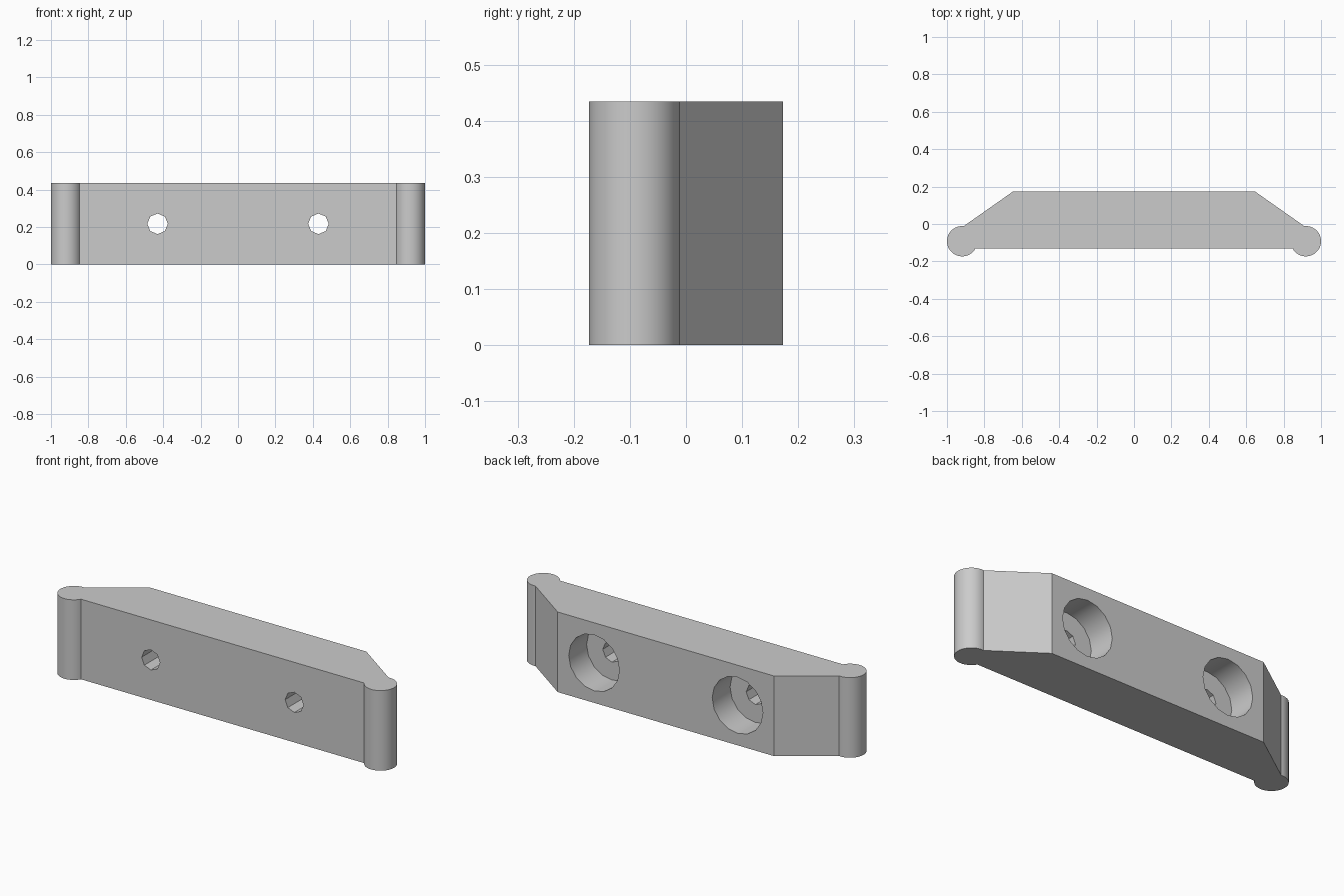
import bpy, bmesh
from math import sin, cos, radians, pi

cube = bpy.data.objects.get("Cube")
if cube:
    bpy.data.objects.remove(cube, do_unlink=True)

HEIGHT = 0.434
BACK = 0.173
FLOOR = 0.02          # depth where the counterbore stops
BEAD_X, BEAD_Y, BEAD_R = 0.919, -0.092, 0.081
HOLE_X = 0.43

grey = bpy.data.materials.new("plain_grey")
grey.use_nodes = True
colour = (0.6, 0.6, 0.6, 1)
grey.diffuse_color = colour
grey.node_tree.nodes["Principled BSDF"].inputs["Base Color"].default_value = colour

# Half outline: back corner, sloped shoulder, then round the end bead to the front
STEPS = 40
half = [(0.648, BACK)]
for i in range(STEPS + 1):
    a = radians(96 - 246.4 * i / STEPS)
    half.append((BEAD_X + BEAD_R * cos(a), BEAD_Y + BEAD_R * sin(a)))
outline = half + [(-x, y) for x, y in reversed(half)]

# Extruded bracket body
bm = bmesh.new()
base = bm.faces.new([bm.verts.new((x, y, 0)) for x, y in outline])
top = bmesh.ops.extrude_face_region(bm, geom=[base])["geom"]
bmesh.ops.translate(bm, vec=(0, 0, HEIGHT),
                    verts=[v for v in top if isinstance(v, bmesh.types.BMVert)])
bmesh.ops.recalc_face_normals(bm, faces=bm.faces)
mesh = bpy.data.meshes.new("bracket_body")
bm.to_mesh(mesh)
bm.free()
mesh.materials.append(grey)
body = bpy.data.objects.new("bracket_body", mesh)
bpy.context.collection.objects.link(body)


def bore(x, radius, sides, y0, y1):
    """Cut a round hole along y between y0 and y1."""
    bpy.ops.mesh.primitive_cylinder_add(
        vertices=sides, radius=radius, depth=y1 - y0,
        location=(x, (y0 + y1) / 2, HEIGHT / 2), rotation=(pi / 2, 0, 0))
    cutter = bpy.context.object
    cutter.name = "hole_cutter"
    cutter.hide_render = True
    cutter.data.materials.append(grey)
    mod = body.modifiers.new("bore", "BOOLEAN")
    mod.operation = "DIFFERENCE"
    mod.solver = "EXACT"
    mod.object = cutter
    bpy.ops.object.select_all(action="DESELECT")
    body.select_set(True)
    bpy.context.view_layer.objects.active = body
    bpy.ops.object.modifier_apply(modifier=mod.name)
    bpy.data.objects.remove(cutter, do_unlink=True)


# Screw holes with wide counterbores at the back
for side in (-1, 1):
    bore(side * HOLE_X, 0.152, 16, FLOOR, BACK + 0.1)
    bore(side * HOLE_X, 0.055, 8, -0.3, FLOOR + 0.05)

bpy.ops.object.shade_smooth_by_angle(angle=radians(30))
